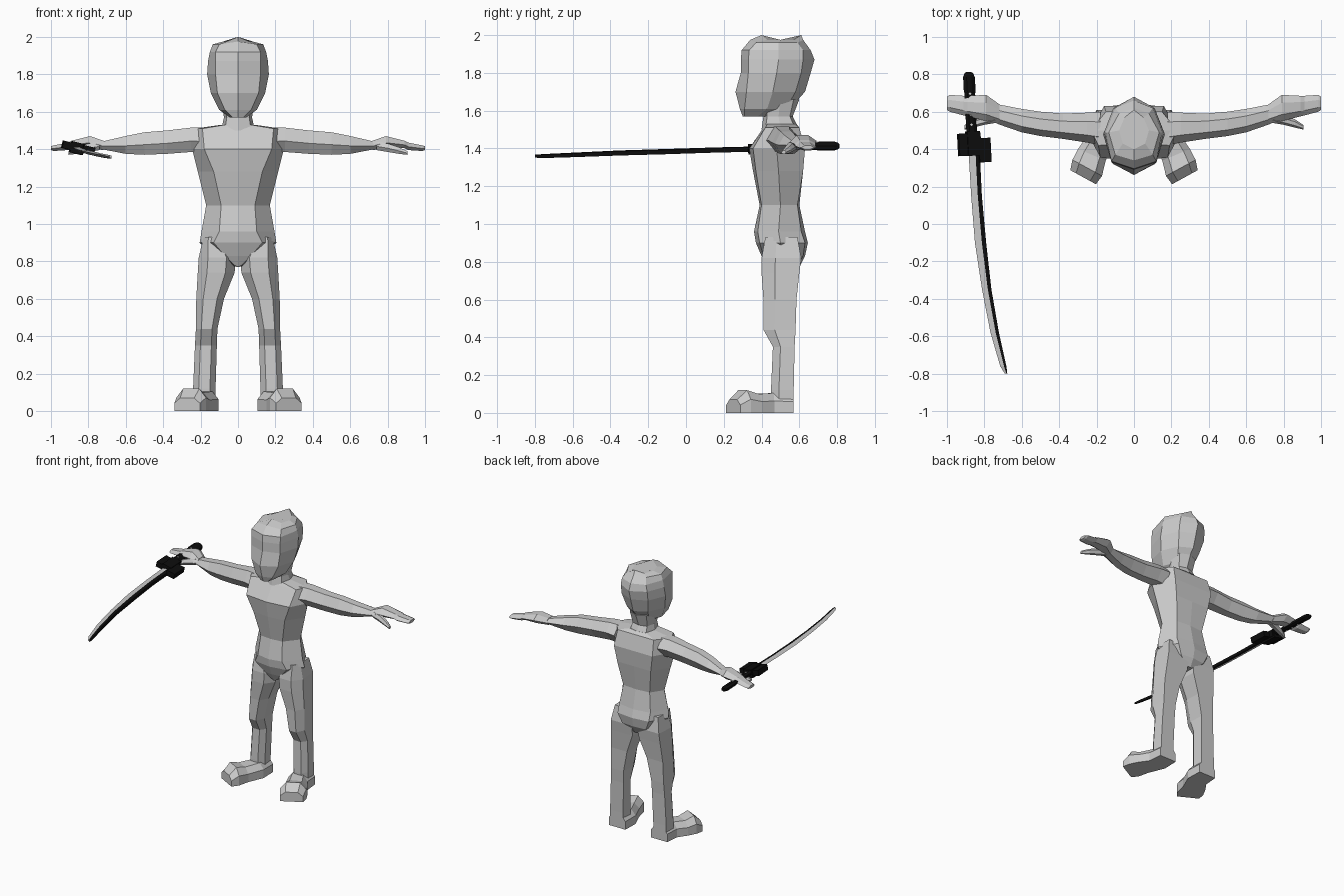
import bpy, bmesh, math
from mathutils import Vector, Matrix


def material(name, value):
    m = bpy.data.materials.new(name)
    m.diffuse_color = (value, value, value, 1)
    return m


GREY = material("light_grey", 0.6)
BLACK = material("black", 0.004)


def finish(name, bm, mats, mirror=False):
    bmesh.ops.recalc_face_normals(bm, faces=bm.faces)
    me = bpy.data.meshes.new(name)
    bm.to_mesh(me)
    bm.free()
    for m in mats:
        me.materials.append(m)
    ob = bpy.data.objects.new(name, me)
    bpy.context.collection.objects.link(ob)
    if mirror:
        ob.modifiers.new("mirror", "MIRROR").use_mirror_merge = False
    return ob


def loft(name, rings, mats=(GREY,), mirror=False, rule=None):
    """Skin closed rings of points; rule(i) gives the material of side i."""
    bm = bmesh.new()
    loops = [[bm.verts.new(p) for p in r] for r in rings]
    n = len(loops[0])
    for a, b in zip(loops, loops[1:]):
        for i in range(n):
            j = (i + 1) % n
            f = bm.faces.new((a[i], a[j], b[j], b[i]))
            f.material_index = rule(i) if rule else 0
    bm.faces.new(loops[0])
    bm.faces.new(loops[-1][::-1])
    return finish(name, bm, mats, mirror)


def body_ring(z, y0, xf, yf, xs, ys, xb, yb, y1, zc=0):
    """Symmetric eight-sided ring; zc raises the centre points."""
    half = [(xf, yf), (xs, ys), (xb, yb)]
    return ([(0, y0, z + zc)] + [(x, y, z) for x, y in half] + [(0, y1, z + zc)]
            + [(-x, y, z) for x, y in reversed(half)])


# torso, from crotch to neck base
loft("torso", [body_ring(*r) for r in (
    (0.78, .43, .02, .43, .05, .51, .04, .59, .60, -.01),
    (0.83, .40, .07, .41, .13, .51, .10, .62, .63),
    (0.90, .37, .13, .39, .205, .50, .13, .63, .645),
    (0.96, .36, .10, .38, .195, .49, .13, .61, .63),
    (1.10, .39, .09, .40, .17, .50, .11, .59, .60),
    (1.28, .355, .13, .37, .215, .49, .14, .62, .62),
    (1.40, .335, .18, .355, .245, .48, .16, .63, .63),
    (1.51, .41, .19, .42, .23, .50, .15, .60, .60),
    (1.53, .42, .07, .43, .09, .50, .07, .57, .585))])

# neck
loft("neck", [body_ring(*r) for r in (
    (1.50, .40, .07, .42, .09, .50, .07, .58, .60),
    (1.57, .41, .06, .43, .075, .49, .06, .55, .565),
    (1.66, .40, .07, .42, .09, .50, .07, .57, .60))])

# head, from chin to crown
loft("head", [body_ring(*r) for r in (
    (1.57, .30, .03, .31, .045, .38, .03, .44, .46),
    (1.61, .285, .07, .31, .10, .43, .06, .53, .55),
    (1.70, .262, .11, .32, .145, .46, .09, .58, .63),
    (1.80, .29, .12, .33, .165, .48, .11, .61, .66),
    (1.87, .29, .12, .33, .16, .49, .11, .62, .68),
    (1.92, .295, .12, .335, .15, .49, .10, .62, .66),
    (1.96, .34, .10, .37, .135, .49, .08, .59, .62, .015),
    (1.975, .40, .06, .43, .08, .50, .05, .57, .61, .025))])


# legs: square at the back, chamfered at the front
def leg_ring(z, xi, xo, yf, yb):
    w, ym = xo - xi, yf + (yb - yf) * .35
    return [(xi + .25 * w, yf, z), (xo - .25 * w, yf, z), (xo, ym, z),
            (xo - .05 * w, yb, z), (xi + .05 * w, yb, z), (xi, ym, z)]


loft("legs", [leg_ring(*r) for r in (
    (0.05, .12, .24, .45, .57), (0.12, .12, .24, .45, .57),
    (0.35, .113, .23, .46, .575), (0.44, .11, .225, .41, .58),
    (0.60, .075, .223, .41, .585), (0.74, .018, .215, .40, .60),
    (0.82, .012, .21, .40, .61), (0.93, .08, .185, .42, .59))], mirror=True)


# feet: sections swept from heel to splayed toes
def foot_ring(x, y, hw, zt, turn):
    d = Vector((math.cos(turn), math.sin(turn)))
    pts = [(-1, 0), (1, 0), (1, .6), (.55, 1), (-.55, 1), (-1, .6)]
    return [(x + d.x * hw * s, y + d.y * hw * s, zt * t) for s, t in pts]


loft("feet", [foot_ring(*r) for r in (
    (.175, .57, .068, .10, 0), (.178, .46, .075, .105, .1),
    (.225, .37, .08, .10, .4), (.25, .30, .09, .12, .5),
    (.272, .25, .078, .07, .5))], mirror=True)


# arms and hands
def arm_ring(x, yf, yb, zb, zt):
    w, h = yb - yf, zt - zb
    return [(x, yf, zb + .45 * h), (x, yf + .25 * w, zt), (x, yb - .3 * w, zt),
            (x, yb, zb + .55 * h), (x, yb - .3 * w, zb), (x, yf + .25 * w, zb)]


loft("arms", [arm_ring(*r) for r in (
    (.18, .42, .60, 1.38, 1.515), (.25, .435, .595, 1.385, 1.515),
    (.38, .455, .59, 1.375, 1.50), (.50, .47, .60, 1.37, 1.49),
    (.60, .49, .615, 1.375, 1.47), (.73, .535, .64, 1.40, 1.44))], mirror=True)
loft("hands", [arm_ring(*r) for r in (
    (.72, .535, .64, 1.395, 1.445), (.79, .55, .69, 1.405, 1.47),
    (.89, .575, .685, 1.405, 1.445), (.91, .58, .685, 1.395, 1.435),
    (.985, .60, .69, 1.39, 1.42), (1.0, .61, .68, 1.395, 1.415))], mirror=True)
loft("thumbs", [arm_ring(*r) for r in (
    (.74, .54, .60, 1.395, 1.44), (.80, .53, .58, 1.385, 1.43),
    (.86, .515, .56, 1.375, 1.41), (.905, .505, .53, 1.37, 1.39))], mirror=True)

# sword: curved blade with a dark spine on its inner side
ROLL = -0.25


def blade_ring(y, xl, xr, z, t):
    xm = xl + (xr - xl) * .62
    xc = (xl + xr) / 2
    pts = [(xl, 0), (xm, t), (xr, t), (xr, -t), (xm, -t)]
    return [(x, y, z + ROLL * (x - xc) + dz) for x, dz in pts]


loft("blade", [blade_ring(*r) for r in (
    (.40, -.885, -.825, 1.402, .011), (.15, -.87, -.813, 1.396, .011),
    (-.10, -.85, -.79, 1.388, .011), (-.35, -.812, -.762, 1.38, .011),
    (-.58, -.767, -.722, 1.37, .01), (-.76, -.715, -.682, 1.362, .009),
    (-.80, -.69, -.677, 1.36, .007))],
    mats=(GREY, BLACK), rule=lambda i: 1 if i in (1, 2, 3) else 0)


def box(bm, centre, size, turn=0, mat=0):
    m = (Matrix.Translation(centre) @ Matrix.Rotation(turn, 4, 'Z')
         @ Matrix.Rotation(-math.atan(ROLL), 4, 'Y') @ Matrix.Diagonal((*size, 1)))
    vs = bmesh.ops.create_cube(bm, size=1, matrix=m)["verts"]
    for f in {f for v in vs for f in v.link_faces}:
        f.material_index = mat


# guard: stepped block
bm = bmesh.new()
box(bm, (-.88, .425, 1.412), (.12, .12, .04), .05)
box(bm, (-.80, .395, 1.395), (.065, .13, .04), .05)
box(bm, (-.86, .43, 1.405), (.07, .13, .06), .05)
finish("guard", bm, (BLACK,))


# handle: flattened grip with a rounded pommel
def grip_ring(y, s):
    x = -.865 - .05 * (y - .45)
    return [(x + .031 * s * math.cos(a), y,
             1.413 + .02 * s * math.sin(a) + ROLL * .031 * s * math.cos(a))
            for a in [math.pi * (k + .5) / 4 for k in range(8)]]


loft("handle", [grip_ring(*r) for r in (
    (.44, 1), (.70, 1), (.705, 1.1), (.785, 1.1), (.805, .8), (.812, .5))],
    mats=(BLACK,))

# small light diamonds in the grip wrapping
bm = bmesh.new()
for k in range(4):
    y = .53 + .055 * k
    for dz in (-.0185, .0185):
        box(bm, (-.865 - .05 * (y - .45), y, 1.413 + dz), (.012, .012, .006), math.pi / 4)
finish("grip_diamonds", bm, (GREY,))
